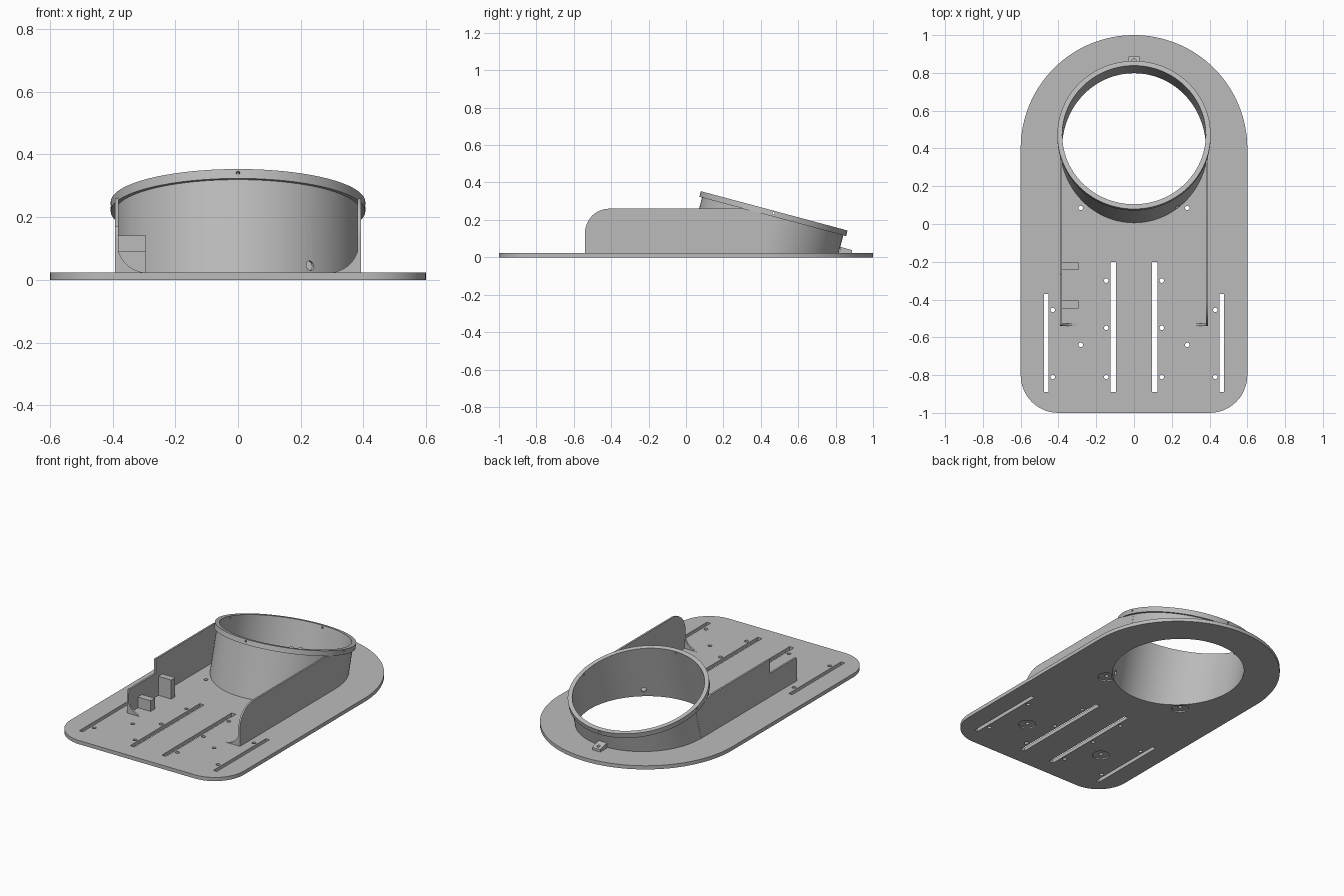
import bpy, bmesh, math
from mathutils import Matrix, Vector

if "Cube" in bpy.data.objects:
    bpy.data.objects.remove(bpy.data.objects["Cube"], do_unlink=True)

grey = bpy.data.materials.new("plain grey")
grey.use_nodes = True
COLOUR = (0.5, 0.5, 0.5, 1)
grey.diffuse_color = COLOUR
grey.node_tree.nodes["Principled BSDF"].inputs["Base Color"].default_value = COLOUR

T = 0.023                       # base plate thickness
TILT = math.radians(15)         # lean of the round duct
AXIS = Vector((0, math.sin(TILT), math.cos(TILT)))
FOOT = Vector((0, 0.405, 0))
LEAN = Matrix.Translation(FOOT) @ Matrix.Rotation(-TILT, 4, 'X')
R_IN, R_OUT, R_COLLAR = 0.38, 0.391, 0.406
COLLAR_LOW, COLLAR_TOP = 0.226, 0.257


def finish(name, bm, smooth=False):
    bmesh.ops.recalc_face_normals(bm, faces=bm.faces)
    mesh = bpy.data.meshes.new(name)
    bm.to_mesh(mesh)
    bm.free()
    ob = bpy.data.objects.new(name, mesh)
    bpy.context.collection.objects.link(ob)
    mesh.materials.append(grey)
    if smooth:
        shade(ob)
    return ob


def shade(ob):
    bpy.ops.object.select_all(action='DESELECT')
    ob.select_set(True)
    bpy.context.view_layer.objects.active = ob
    bpy.ops.object.shade_smooth_by_angle(angle=math.radians(30))


def arc(cx, cy, r, start, end, n=12):
    steps = [math.radians(start + (end - start) * i / n) for i in range(n + 1)]
    return [(cx + r * math.cos(a), cy + r * math.sin(a)) for a in steps]


def prism(name, points, low, high, axis, smooth=False):
    """Extrude a 2D outline along the given axis."""
    place = {'X': lambda p: (low, p[0], p[1]),
             'Y': lambda p: (p[0], low, p[1]),
             'Z': lambda p: (p[0], p[1], low)}[axis]
    bm = bmesh.new()
    face = bm.faces.new([bm.verts.new(place(p)) for p in points])
    out = bmesh.ops.extrude_face_region(bm, geom=[face])
    move = Vector([high - low if a == axis else 0 for a in 'XYZ'])
    bmesh.ops.translate(bm, vec=move, verts=[v for v in out['geom']
                                             if isinstance(v, bmesh.types.BMVert)])
    return finish(name, bm, smooth)


def box(name, x, y, z):
    return prism(name, [(x[0], y[0]), (x[1], y[0]), (x[1], y[1]), (x[0], y[1])],
                 z[0], z[1], 'Z')


def ring(name, profile, n=96):
    """Sweep (radius, height) pairs about the leaning axis; height None = floor."""
    bm = bmesh.new()
    rows = []
    for i in range(n):
        a = 2 * math.pi * i / n
        row = []
        for r, h in profile:
            p = LEAN @ Vector((r * math.cos(a), r * math.sin(a), h or 0))
            if h is None:
                p -= AXIS * (p.z / AXIS.z)
            row.append(bm.verts.new(p))
        rows.append(row)
    m = len(profile)
    for i in range(n):
        a, b = rows[i], rows[(i + 1) % n]
        for j in range(m):
            k = (j + 1) % m
            bm.faces.new((a[j], b[j], b[k], a[k]))
    return finish(name, bm, True)


def add_cylinder(bm, matrix, r, depth, n=20):
    bmesh.ops.create_cone(bm, cap_ends=True, segments=n, radius1=r, radius2=r,
                          depth=depth, matrix=matrix)


def cut(ob, bm):
    """Subtract a cutter mesh and bake the result."""
    cutter = finish("cutter", bm)
    cutter.hide_render = True
    mod = ob.modifiers.new("cut", 'BOOLEAN')
    mod.object, mod.operation, mod.solver = cutter, 'DIFFERENCE', 'EXACT'
    bpy.ops.object.select_all(action='DESELECT')
    ob.select_set(True)
    bpy.context.view_layer.objects.active = ob
    bpy.ops.object.modifier_apply(modifier=mod.name)
    bpy.data.objects.remove(cutter, do_unlink=True)
    shade(ob)


# Base plate: round back, softened front corners
outline = (arc(0, 0.4, 0.6, 0, 180, 64) + arc(-0.4, -0.8, 0.2, 180, 270)
           + arc(0.4, -0.8, 0.2, 270, 360))
plate = prism("base_plate", outline, 0, T, 'Z')

# Duct opening
bm = bmesh.new()
add_cylinder(bm, LEAN, R_IN + 0.004, 0.6, 96)
cut(plate, bm)

# Slots, screw holes and counterbores underneath
bm = bmesh.new()
for s in (-1, 1):
    for x, width, back in ((0.11, 0.03, -0.2), (0.465, 0.024, -0.37)):
        size = Matrix.Diagonal((width, back + 0.89, 0.2, 1))
        bmesh.ops.create_cube(bm, size=1, matrix=Matrix.Translation(
            (s * x, (back - 0.89) / 2, 0)) @ size)
    for x, y in ((0.147, -0.3), (0.147, -0.55), (0.147, -0.81),
                 (0.43, -0.455), (0.43, -0.81), (0.282, 0.085), (0.282, -0.64)):
        add_cylinder(bm, Matrix.Translation((s * x, y, 0)), 0.012, 0.2)
cut(plate, bm)
bm = bmesh.new()
for x in (-0.282, 0.282):
    for y in (0.085, -0.64):
        add_cylinder(bm, Matrix.Translation((x, y, 0)), 0.05, 0.016, 32)
cut(plate, bm)

# Leaning duct with a drain hole low at the front
tube = ring("duct_tube", [(R_OUT, None), (R_OUT, COLLAR_LOW + 0.01),
                          (R_IN, COLLAR_LOW + 0.01), (R_IN, None)])
bm = bmesh.new()
add_cylinder(bm, Matrix.Translation((0.23, 0.09, 0.045))
             @ Matrix.Rotation(math.radians(35), 4, 'Z')
             @ Matrix.Rotation(math.pi / 2, 4, 'X'), 0.015, 0.12)
cut(tube, bm)

# Collar with four pin holes
collar = ring("duct_collar", [(R_COLLAR, COLLAR_LOW), (R_COLLAR, COLLAR_TOP),
                              (R_IN, COLLAR_TOP), (R_IN, COLLAR_LOW)])
bm = bmesh.new()
for turn in range(4):
    add_cylinder(bm, LEAN @ Matrix.Rotation(turn * math.pi / 2, 4, 'Z')
                 @ Matrix.Translation((R_OUT, 0, COLLAR_TOP - 0.013))
                 @ Matrix.Rotation(math.pi / 2, 4, 'Y'), 0.006, 0.08, 12)
cut(collar, bm)

# Side walls that run into the duct, with curved front gussets
seat = FOOT + AXIS * COLLAR_LOW
tail = [(0.31, 0.26), (seat.y, seat.z), (FOOT.y, 0.005), (-0.54, 0.005)]
for name, s in (("left", 1), ("right", -1)):
    wall = prism(name + "_wall", arc(-0.41, 0.13, 0.13, 180, 90) + tail,
                 s * (R_IN + 0.001), s * (R_OUT + 0.001), 'X', True)
    if s < 0:
        # Lowered front section of the right wall
        bm = bmesh.new()
        bmesh.ops.create_cube(bm, size=1, matrix=Matrix.Translation((-0.385, -0.47, 0.27))
                              @ Matrix.Diagonal((0.1, 0.4, 0.2, 1)))
        cut(wall, bm)
    curve = [(s * x, z) for x, z in arc(0.29, 0.118, 0.095, 0, -90)]
    prism(name + "_gusset", curve + [(s * 0.29, 0.01), (s * 0.39, 0.01), (s * 0.39, 0.118)],
          -0.54, -0.528, 'Y', True)

# Two posts inside the right wall
box("rear_post", (-0.385, -0.293), (-0.243, -0.203), (0.01, 0.142))
box("front_post", (-0.385, -0.293), (-0.447, -0.405), (0.01, 0.09))

# Sloped lug behind the duct with a screw hole
lug = prism("rear_lug", [(0.818, 0.01), (0.888, 0.01), (0.888, 0.038), (0.825, 0.056)],
            -0.028, 0.028, 'X')
bm = bmesh.new()
add_cylinder(bm, Matrix.Translation((0, 0.866, 0.07)), 0.01, 0.08, 16)
cut(lug, bm)
